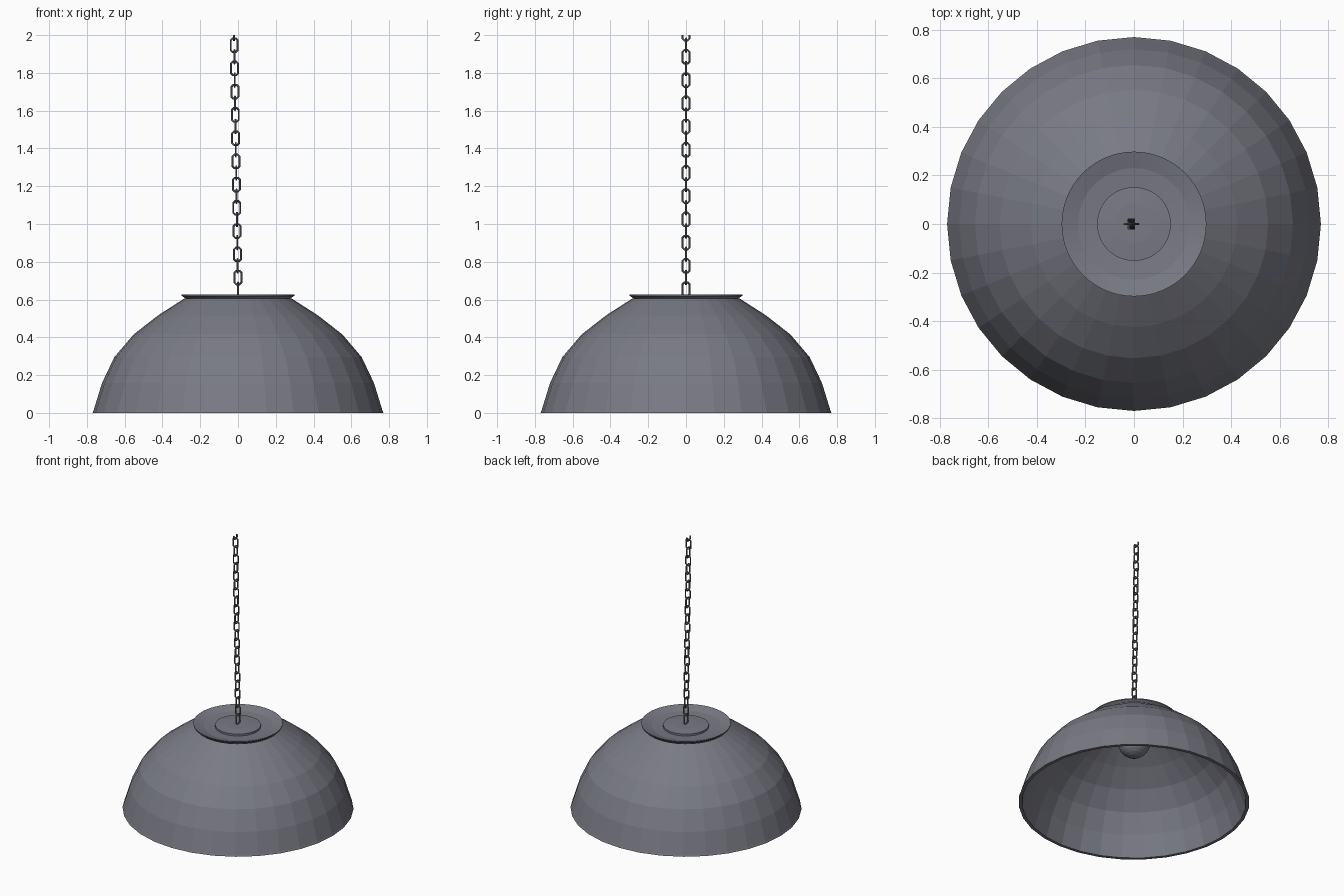
import bpy, bmesh, math
from mathutils import Vector

if "Cube" in bpy.data.objects:
    bpy.data.objects.remove(bpy.data.objects["Cube"])


def material(name, rgb):
    m = bpy.data.materials.new(name)
    m.diffuse_color = (*rgb, 1)
    m.use_nodes = True
    m.node_tree.nodes["Principled BSDF"].inputs["Base Color"].default_value = m.diffuse_color
    return m


METAL = material("grey enamel", (0.19, 0.195, 0.23))


def finish(bm, name, mat):
    bmesh.ops.recalc_face_normals(bm, faces=bm.faces)
    me = bpy.data.meshes.new(name)
    bm.to_mesh(me)
    bm.free()
    me.materials.append(mat)
    ob = bpy.data.objects.new(name, me)
    bpy.context.collection.objects.link(ob)
    return ob


def lathe(name, profile, sides, mat, closed=False):
    """Spin (radius, height) points about z; radius 0 becomes a pole."""
    bm = bmesh.new()
    rings = []
    for r, z in profile:
        if r == 0:
            rings.append([bm.verts.new((0, 0, z))] * sides)
        else:
            rings.append([bm.verts.new((r * math.cos(math.tau * i / sides),
                                        r * math.sin(math.tau * i / sides), z))
                          for i in range(sides)])
    pairs = list(zip(rings, rings[1:]))
    if closed:
        pairs.append((rings[-1], rings[0]))
    for a, b in pairs:
        for i in range(sides):
            j = (i + 1) % sides
            bm.faces.new(list(dict.fromkeys((a[i], a[j], b[j], b[i]))))
    return finish(bm, name, mat)


# Shade: thin faceted dome, outside then inside
outer = [(0.77, 0.0), (0.765, 0.012), (0.72, 0.158), (0.655, 0.295),
         (0.553, 0.415), (0.425, 0.515), (0.285, 0.605)]
inner = [(0.27, 0.59), (0.41, 0.5), (0.535, 0.402), (0.635, 0.285),
         (0.70, 0.15), (0.748, 0.0)]
lathe("shade", outer + inner, 32, METAL, closed=True)

# Collar: shallow flared dish on top of the shade
lathe("collar", [(0, 0.588), (0.26, 0.588), (0.275, 0.605), (0.298, 0.62), (0.298, 0.626),
                 (0.23, 0.606), (0.15, 0.600), (0, 0.600)], 64, METAL)

# Cap disc in the middle of the collar
lathe("cap_disc", [(0, 0.598), (0.152, 0.598), (0.152, 0.614),
                   (0.08, 0.619), (0, 0.619)], 48, METAL)

# Bulb and its socket
lathe("socket", [(0, 0.52), (0.06, 0.52), (0.06, 0.59), (0, 0.59)], 24, METAL)
n = 12
lathe("bulb", [(0 if k in (0, n) else 0.107 * math.sin(math.pi * k / n),
                0.455 - 0.107 * math.cos(math.pi * k / n)) for k in range(n + 1)],
      24, METAL)

# Chain: eight-cornered links, turned a quarter each time, drifting slightly to -x
CHAIN = material("dark chain grey", (0.14, 0.15, 0.155))
W, H, C, T = 0.0185, 0.036, 0.010, 0.0055   # half width, half height, corner, wire radius
path = [(W, H - C), (W - C, H), (C - W, H), (-W, H - C),
        (-W, C - H), (C - W, -H), (W - C, -H), (W, C - H)]
bm = bmesh.new()
SIDES = 6
for k in range(23):
    zc = 0.655 + 0.0615 * k
    xc = -0.021 * k / 22
    rings = []
    for p, (u, v) in enumerate(path):
        pu, pv = path[p - 1]
        nu, nv = path[(p + 1) % 8]
        t = (Vector((nu - u, nv - v)).normalized() + Vector((u - pu, v - pv)).normalized()).normalized()
        out = Vector((t.y, -t.x))
        ring = []
        for s in range(SIDES):
            a = math.tau * s / SIDES
            d = T * math.cos(a)
            uu, vv, w = u + out.x * d, v + out.y * d, T * math.sin(a)
            co = (xc + w, uu, zc + vv) if k % 2 == 0 else (xc + uu, w, zc + vv)
            ring.append(bm.verts.new(co))
        rings.append(ring)
    for p in range(8):
        a, b = rings[p - 1], rings[p]
        for s in range(SIDES):
            q = (s + 1) % SIDES
            bm.faces.new((a[s], a[q], b[q], b[s]))
# Trim the top link at full height
bmesh.ops.bisect_plane(bm, geom=bm.verts[:] + bm.edges[:] + bm.faces[:],
                       plane_co=(0, 0, 2.0), plane_no=(0, 0, 1), clear_outer=True)
finish(bm, "chain", CHAIN)
